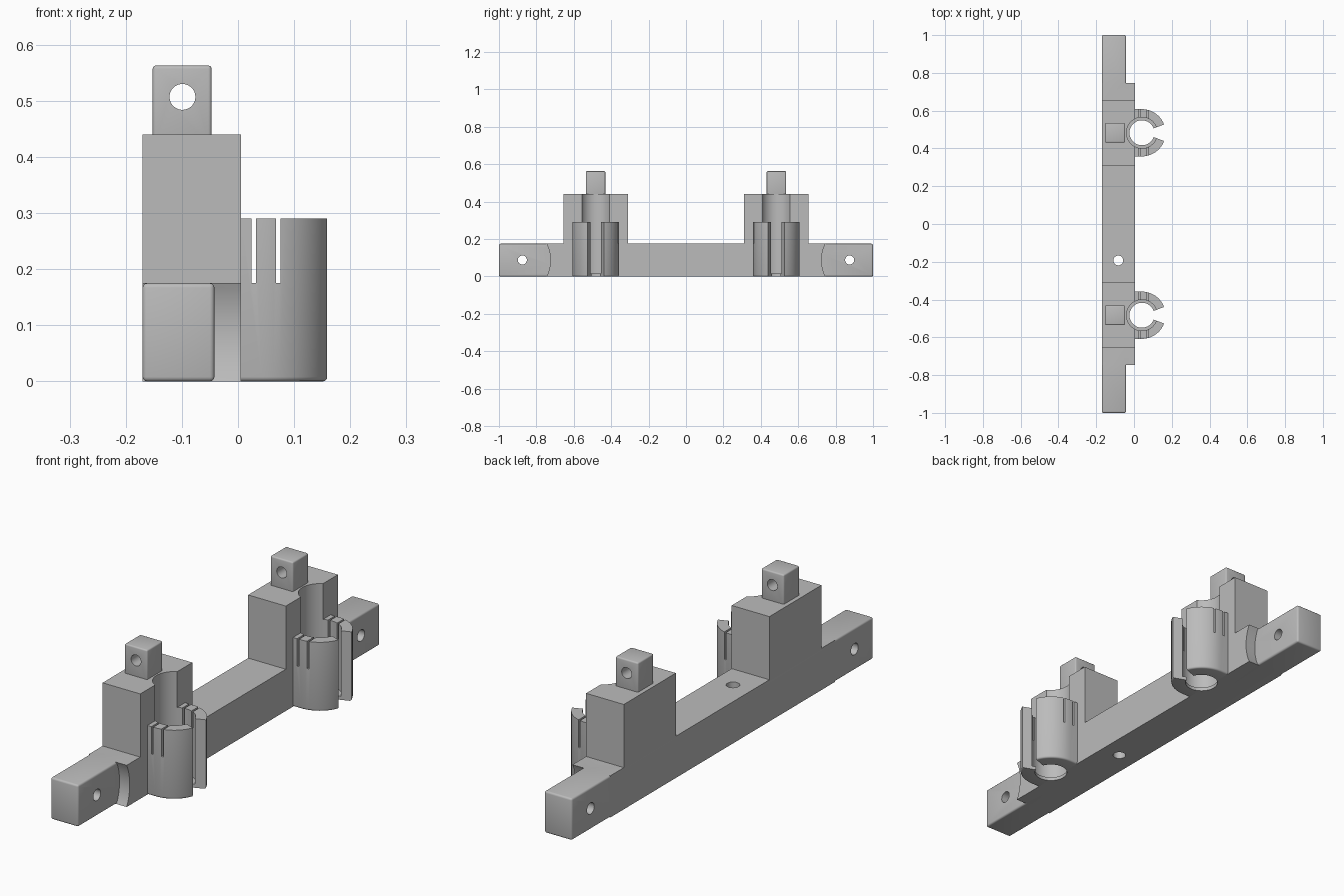
import bpy, bmesh, math
from mathutils import Matrix, Vector

if "Cube" in bpy.data.objects:
    bpy.data.objects.remove(bpy.data.objects["Cube"])

GREY = (0.5, 0.5, 0.5, 1)
grey = bpy.data.materials.new("plain_grey")
grey.use_nodes = True
grey.diffuse_color = GREY
grey.node_tree.nodes["Principled BSDF"].inputs["Base Color"].default_value = GREY

# Main dimensions
BACK, FACE, END_FACE = -0.17, 0.005, -0.042
RAIL_H, TOWER_H, CLIP_H = 0.175, 0.44, 0.29
STATION = 0.483
CLIP_X, CLIP_R = 0.042, 0.125
BORE_R, LIP_R = 0.082, 0.066


def make(name, bm):
    bmesh.ops.recalc_face_normals(bm, faces=bm.faces)
    mesh = bpy.data.meshes.new(name)
    bm.to_mesh(mesh)
    bm.free()
    mesh.materials.append(grey)
    obj = bpy.data.objects.new(name, mesh)
    bpy.context.collection.objects.link(obj)
    return obj


def box(name, lo, hi, bevel=0):
    bm = bmesh.new()
    lo, hi = Vector(lo), Vector(hi)
    bmesh.ops.create_cube(bm, size=1)
    bmesh.ops.transform(bm, verts=bm.verts,
                        matrix=Matrix.Translation((lo + hi) / 2) @ Matrix.Diagonal((*(hi - lo), 1)))
    if bevel:
        bmesh.ops.bevel(bm, geom=bm.edges[:], offset=bevel, segments=3, profile=0.5, affect='EDGES')
    return make(name, bm)


def prism(name, points, direction, bottom_bevel=0):
    bm = bmesh.new()
    face = bm.faces.new([bm.verts.new(p) for p in points])
    new = bmesh.ops.extrude_face_region(bm, geom=[face])["geom"]
    bmesh.ops.translate(bm, verts=[g for g in new if isinstance(g, bmesh.types.BMVert)], vec=direction)
    if bottom_bevel:
        rim = [e for e in bm.edges if all(v.co.z < 0.001 for v in e.verts)
               and any(v.co.x > FACE + 0.001 for v in e.verts)]
        bmesh.ops.bevel(bm, geom=rim, offset=bottom_bevel, segments=3, profile=0.5, affect='EDGES')
    return make(name, bm)


def rod(center, radius, length, axis):
    bm = bmesh.new()
    bmesh.ops.create_cone(bm, cap_ends=True, segments=64, radius1=radius, radius2=radius, depth=length)
    turn = Vector((0, 0, 1)).rotation_difference(Vector(axis)).to_matrix().to_4x4()
    bmesh.ops.transform(bm, verts=bm.verts, matrix=Matrix.Translation(center) @ turn)
    return make("cutter", bm)


def combine(obj, other, operation='DIFFERENCE'):
    mod = obj.modifiers.new("combine", 'BOOLEAN')
    mod.operation, mod.solver, mod.object = operation, 'EXACT', other
    bpy.context.view_layer.objects.active = obj
    bpy.ops.object.modifier_apply(modifier=mod.name)
    bpy.data.objects.remove(other)


def bore(obj, y):
    # Wide bore above a narrow lip at the foot
    combine(obj, rod((CLIP_X, y, 0.515), BORE_R, 1, (0, 0, 1)))
    combine(obj, rod((CLIP_X, y, 0), LIP_R, 0.2, (0, 0, 1)))


# Rail with two towers; the raised front face ends in hollow curves
scoop = []
for i in range(17):
    z = RAIL_H * i / 16
    scoop.append((0.925 - math.sqrt(0.2 ** 2 - (z - RAIL_H / 2) ** 2), z))
half = scoop + [(0.655, RAIL_H), (0.655, TOWER_H), (0.31, TOWER_H), (0.31, RAIL_H)]
outline = half + [(-y, z) for y, z in reversed(half)]
rail = prism("rail_with_towers", [(BACK, y, z) for y, z in outline], (FACE - BACK, 0, 0))
combine(rail, box("end_bar", (BACK, -1, 0), (END_FACE, 1, RAIL_H), 0.008), 'UNION')

# Screw holes
for s in (-1, 1):
    combine(rail, rod((-0.1, s * 0.875, 0.088), 0.024, 0.5, (1, 0, 0)))
combine(rail, rod((-0.083, -0.193, 0.1), 0.026, 0.5, (0, 0, 1)))

parts = [rail]
for side, s in (("front", -1), ("back", 1)):
    y = s * STATION
    bore(rail, y)

    # Pierced peg on top of the tower
    peg = box(side + "_peg", (-0.152, y - 0.052, 0.42), (-0.047, y + 0.052, 0.563), 0.006)
    combine(peg, rod((-0.099, y, 0.507), 0.023, 0.4, (0, 1, 0)))

    # Open round clip with straight roots
    arc = [math.radians(a) for a in range(-90, 91, 5)]
    plan = [(FACE, y - CLIP_R, 0)]
    plan += [(CLIP_X + CLIP_R * math.cos(a), y + CLIP_R * math.sin(a), 0) for a in arc]
    plan += [(FACE, y + CLIP_R, 0)]
    clip = prism(side + "_clip", plan, (0, 0, CLIP_H), 0.008)
    bore(clip, y)

    # Mouth of the clip
    reach = 0.3
    spread = reach * math.tan(math.radians(20.5))
    combine(clip, prism("mouth_cutter", [(CLIP_X, y, -0.1), (CLIP_X + reach, y - spread, -0.1),
                                         (CLIP_X + reach, y + spread, -0.1)], (0, 0, 0.6)))

    # Slots that free the spring tongues
    for x in (0.024, 0.068):
        combine(clip, box("slot_cutter", (x, y - 0.2, RAIL_H), (x + 0.008, y + 0.2, 0.4)))
    parts += [peg, clip]

# Smooth curved walls, keep edges sharp
bpy.ops.object.select_all(action='DESELECT')
for obj in parts:
    obj.select_set(True)
bpy.context.view_layer.objects.active = rail
bpy.ops.object.shade_smooth_by_angle(angle=math.radians(35))
